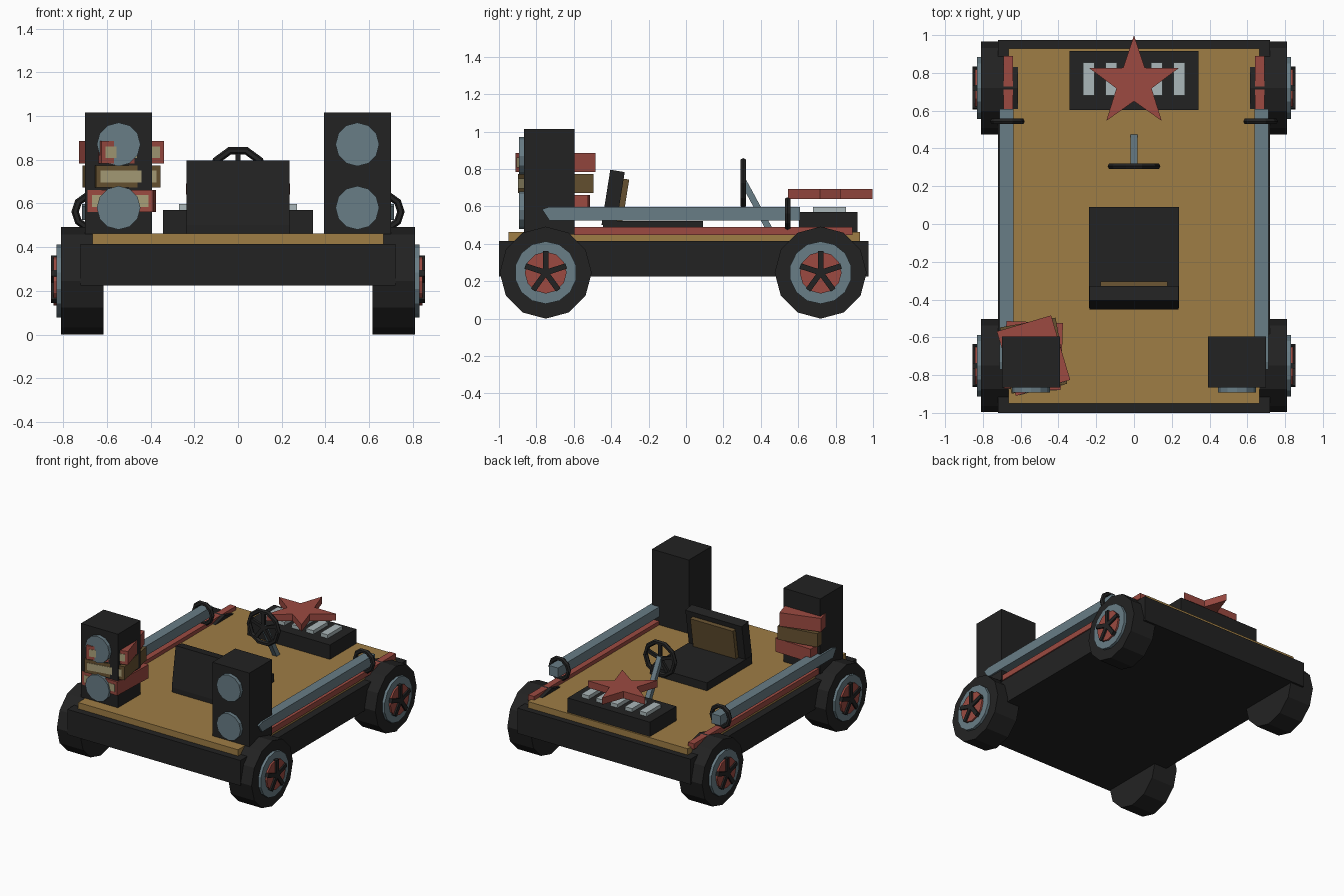
import bpy, bmesh, math
from mathutils import Matrix, Vector

if "Cube" in bpy.data.objects:
    bpy.data.objects.remove(bpy.data.objects["Cube"])


def material(name, srgb):
    m = bpy.data.materials.new(name)
    m.diffuse_color = [((c + 0.055) / 1.055) ** 2.4 for c in srgb] + [1]
    m.use_nodes = True
    m.node_tree.nodes["Principled BSDF"].inputs["Base Color"].default_value = m.diffuse_color
    return m


BLACK = material("black", (0.135, 0.135, 0.135))
TAN = material("tan", (0.62, 0.49, 0.27))
RED = material("red", (0.61, 0.29, 0.255))
BLUE = material("blue grey", (0.41, 0.49, 0.525))
PALE = material("pale grey", (0.67, 0.72, 0.73))
CREAM = material("cream", (0.66, 0.62, 0.47))
OLIVE = material("olive brown", (0.40, 0.32, 0.19))


def extrude(name, pts, d0, d1, axis, mat, matrix=None):
    """Extrude a 2D outline along an axis between d0 and d1."""
    place = {"x": lambda u, v, d: (d, u, v),
             "y": lambda u, v, d: (u, d, v),
             "z": lambda u, v, d: (u, v, d)}[axis]
    bm = bmesh.new()
    a = [bm.verts.new(place(u, v, d0)) for u, v in pts]
    b = [bm.verts.new(place(u, v, d1)) for u, v in pts]
    bm.faces.new(a)
    bm.faces.new(b)
    for i in range(len(pts)):
        j = (i + 1) % len(pts)
        bm.faces.new((a[i], a[j], b[j], b[i]))
    if matrix:
        bm.transform(matrix)
    bmesh.ops.recalc_face_normals(bm, faces=bm.faces)
    me = bpy.data.meshes.new(name)
    bm.to_mesh(me)
    bm.free()
    me.materials.append(mat)
    ob = bpy.data.objects.new(name, me)
    bpy.context.collection.objects.link(ob)
    return ob


def box(name, x, y, z, mat, matrix=None):
    pts = [(x[0], y[0]), (x[1], y[0]), (x[1], y[1]), (x[0], y[1])]
    return extrude(name, pts, z[0], z[1], "z", mat, matrix)


def ngon(n, r, cu, cv, phase=math.pi / 2):
    return [(cu + r * math.cos(phase + math.tau * i / n),
             cv + r * math.sin(phase + math.tau * i / n)) for i in range(n)]


def ring(name, major, minor, loc):
    bpy.ops.mesh.primitive_torus_add(
        major_radius=major, minor_radius=minor, major_segments=10,
        minor_segments=6, location=loc, rotation=(math.pi / 2, 0, 0))
    ob = bpy.context.object
    ob.name = name
    ob.data.materials.append(BLACK)


# chassis and deck
box("chassis", (-0.72, 0.72), (-1.0, 0.975), (0.225, 0.415), BLACK)
box("deck", (-0.665, 0.665), (-0.95, 0.93), (0.41, 0.462), TAN)

# wheels
for s in (-1, 1):
    for cy in (-0.75, 0.72):
        cz = 0.246
        extrude("tire", ngon(12, 0.246, cy, cz), s * 0.615, s * 0.81, "x", BLACK)
        extrude("rim", ngon(14, 0.167, cy, cz), s * 0.80, s * 0.83, "x", BLUE)
        extrude("hub", ngon(12, 0.112, cy, cz), s * 0.82, s * 0.843, "x", RED)
        for k in range(5):
            m = Matrix.Translation((0, cy, cz)) @ Matrix.Rotation(math.tau * k / 5, 4, "X")
            box("wheel_spoke", sorted((s * 0.83, s * 0.855)), (-0.015, 0.015),
                (0, 0.115), BLACK, m)

    # side strips, rails and rail rings
    box("side_strip", sorted((s * 0.64, s * 0.69)), (-0.6, 0.89), (0.448, 0.49), RED)
    rail = [(-0.73, 0.525), (0.61, 0.525), (0.61, 0.598), (-0.73, 0.598), (-0.77, 0.585)]
    extrude("side_rail", rail, s * 0.638, s * 0.713, "x", BLUE)
    ring("rail_ring", 0.075, 0.017, (s * 0.67, 0.543, 0.562))

    # speakers
    box("speaker", sorted((s * 0.393, s * 0.70)), (-0.865, -0.595), (0.45, 1.015), BLACK)
    for z in (0.58, 0.87):
        extrude("speaker_cone", ngon(12, 0.1, s * 0.546, z), -0.893, -0.86, "y", BLUE)

# stack of books, twisted against each other
for z, turn, mat in ((0.56, -2, RED), (0.672, 10, OLIVE), (0.783, 16.5, RED)):
    m = Matrix.Translation((-0.532, -0.697, z)) @ Matrix.Rotation(math.radians(turn), 4, "Z")
    box("book", (-0.15, 0.15), (-0.178, 0.178), (0, 0.102), mat, m)
    box("book_pages", (-0.13, 0.13), (-0.181, -0.17), (0.024, 0.078), CREAM, m)

# seat, leaning slightly forward
box("seat_base", (-0.237, 0.237), (-0.445, 0.09), (0.455, 0.522), BLACK)
lean = Matrix.Translation((0, -0.41, 0.495)) @ Matrix.Rotation(math.radians(-9), 4, "X")
box("seat_back", (-0.235, 0.235), (-0.042, 0.036), (0, 0.298), BLACK, lean)
box("seat_cushion", (-0.178, 0.178), (0.03, 0.066), (0.02, 0.262), OLIVE, lean)

# steering wheel and column
ring("steering_wheel", 0.122, 0.018, (0, 0.306, 0.725))
for k in range(5):
    m = Matrix.Translation((0, 0.306, 0.725)) @ Matrix.Rotation(math.tau * k / 5, 4, "Y")
    box("steering_spoke", (-0.012, 0.012), (-0.01, 0.01), (0, 0.12), BLACK, m)
column = [(0.30, 0.745), (0.32, 0.745), (0.475, 0.46), (0.435, 0.46), (0.30, 0.71)]
extrude("steering_column", column, -0.018, 0.018, "x", BLUE)

# keyboard console with keys
box("console", (-0.342, 0.342), (0.603, 0.917), (0.455, 0.57), BLACK)
for k in range(-2, 3):
    box("key", (k * 0.12 - 0.03, k * 0.12 + 0.03), (0.68, 0.855), (0.565, 0.597), PALE)

# star ornament
star = []
for k in range(10):
    r = 0.25 if k % 2 == 0 else 0.098
    a = math.pi / 2 + math.pi * k / 5
    star.append((r * math.cos(a), 0.748 + r * math.sin(a)))
extrude("star", star, 0.64, 0.692, "z", RED)
